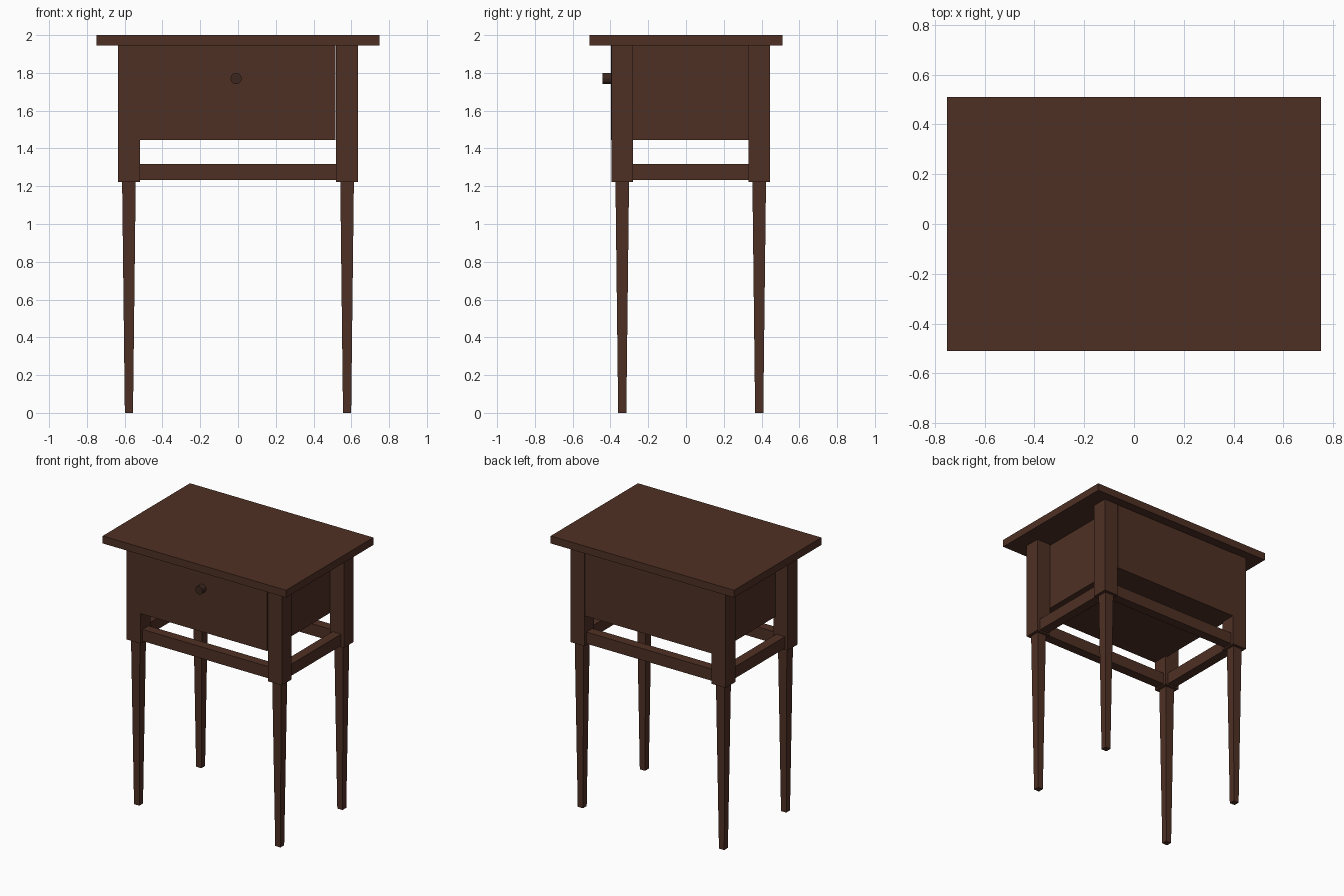
import bpy, bmesh
from mathutils import Matrix

if "Cube" in bpy.data.objects:
    bpy.data.objects.remove(bpy.data.objects["Cube"])

wood = bpy.data.materials.new("dark_wood")
wood.diffuse_color = (0.078, 0.030, 0.018, 1)
wood.use_nodes = True
wood.node_tree.nodes["Principled BSDF"].inputs["Base Color"].default_value = wood.diffuse_color
knob_mat = bpy.data.materials.new("knob_wood")
knob_mat.diffuse_color = (0.045, 0.02, 0.013, 1)
knob_mat.use_nodes = True
knob_mat.node_tree.nodes["Principled BSDF"].inputs["Base Color"].default_value = knob_mat.diffuse_color


def add_object(name, bm, mat=wood):
    bmesh.ops.recalc_face_normals(bm, faces=bm.faces)
    mesh = bpy.data.meshes.new(name)
    bm.to_mesh(mesh)
    bm.free()
    mesh.materials.append(mat)
    obj = bpy.data.objects.new(name, mesh)
    bpy.context.collection.objects.link(obj)
    return obj


def box(name, x, y, z, foot=1.0):
    """Box from (min, max) ranges; foot scales the bottom face for a taper."""
    bm = bmesh.new()
    bmesh.ops.create_cube(bm, size=1)
    cx, cy, cz = (sum(r) / 2 for r in (x, y, z))
    for v in bm.verts:
        s = foot if v.co.z < 0 else 1.0
        v.co = (cx + v.co.x * (x[1] - x[0]) * s,
                cy + v.co.y * (y[1] - y[0]) * s,
                cz + v.co.z * (z[1] - z[0]))
    return add_object(name, bm)


# Table top and drawer case
box("table_top", (-0.75, 0.75), (-0.51, 0.51), (1.945, 2.0))
box("drawer_case", (-0.535, 0.515), (-0.398, 0.442), (1.445, 1.945))

# Corner posts with tapered legs
PX, FRONT, BACK, HALF, LEG = 0.5775, -0.3375, 0.3875, 0.0575, 0.036
for side, px in (("left", -PX), ("right", PX)):
    for end, py in (("front", FRONT), ("back", BACK)):
        box(f"{end}_{side}_post", (px - HALF, px + HALF),
            (py - HALF, py + HALF), (1.222, 1.945))
        box(f"{end}_{side}_leg", (px - LEG, px + LEG),
            (py - LEG, py + LEG), (0, 1.222), foot=0.6)

# Stretcher rails between the posts
RAIL, RZ = 0.035, (1.232, 1.318)
for end, py in (("front", FRONT), ("back", BACK)):
    box(f"{end}_rail", (-PX + HALF, PX - HALF), (py - RAIL, py + RAIL), RZ)
for side, px in (("left", -PX), ("right", PX)):
    box(f"{side}_rail", (px - RAIL, px + RAIL), (FRONT + HALF, BACK - HALF), RZ)

# Drawer knob
bm = bmesh.new()
bmesh.ops.create_cone(bm, cap_ends=True, segments=12, radius1=0.03, radius2=0.03, depth=0.05)
bmesh.ops.transform(bm, verts=bm.verts, matrix=Matrix.Translation((-0.01, -0.417, 1.77))
                    @ Matrix.Rotation(1.5707963, 4, 'X'))
add_object("drawer_knob", bm, knob_mat)
